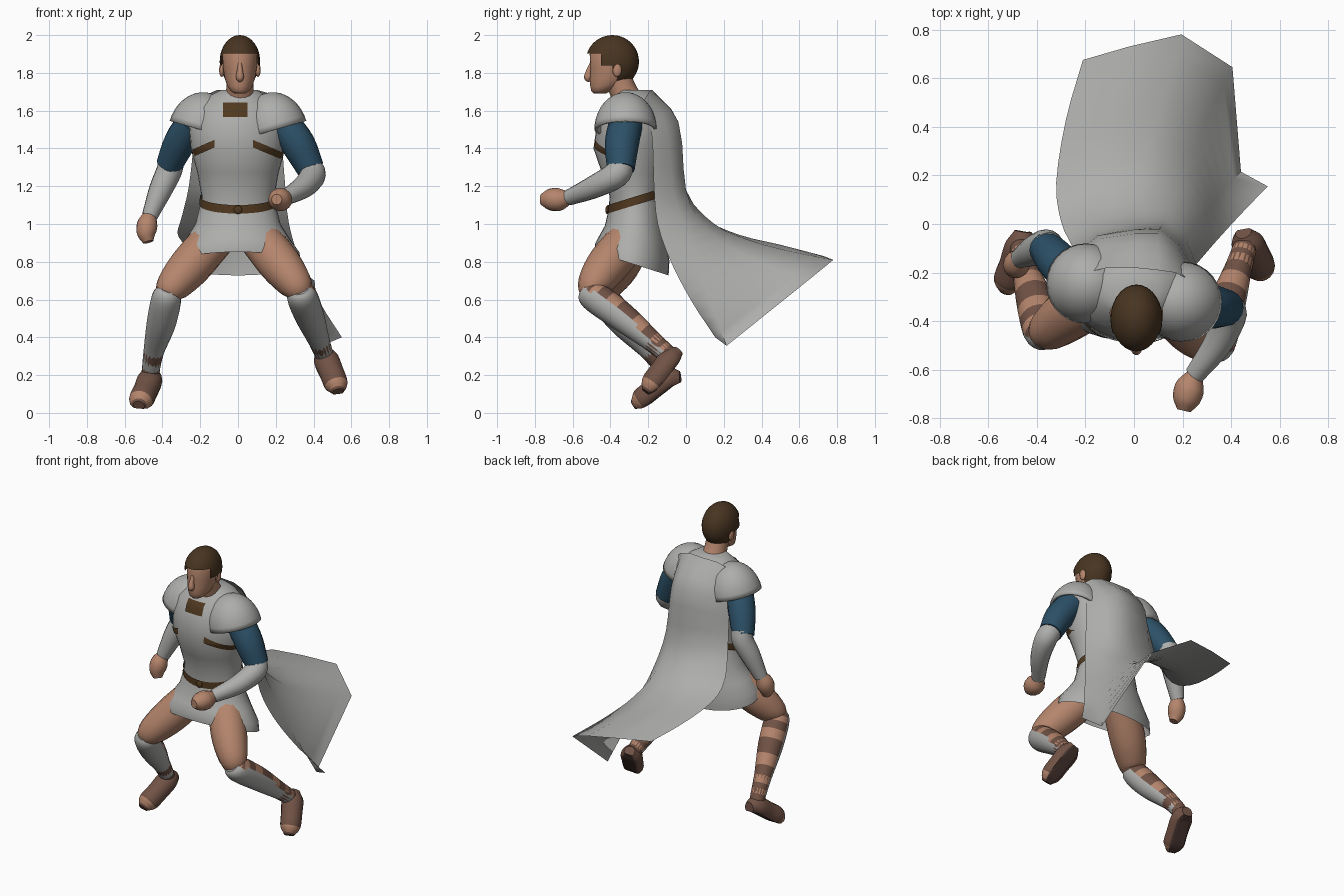
import bpy, bmesh, math
from mathutils import Vector, Matrix

if "Cube" in bpy.data.objects:
    bpy.data.objects.remove(bpy.data.objects["Cube"])


def material(name, r, g, b):
    m = bpy.data.materials.new(name)
    m.diffuse_color = (r, g, b, 1)
    m.use_nodes = True
    m.node_tree.nodes["Principled BSDF"].inputs["Base Color"].default_value = m.diffuse_color
    return m


GREY = material("pale grey", 0.42, 0.42, 0.41)
BLUE = material("dark blue", 0.025, 0.08, 0.135)
SKIN = material("skin", 0.46, 0.235, 0.15)
HAIR = material("hair brown", 0.065, 0.035, 0.015)
BELT = material("leather brown", 0.08, 0.04, 0.014)
SANDAL = material("sandal brown", 0.165, 0.085, 0.06)
SOLE = material("sole brown", 0.075, 0.042, 0.034)


def finish(name, bm, *mats, angle=50):
    me = bpy.data.meshes.new(name)
    bm.to_mesh(me)
    bm.free()
    ob = bpy.data.objects.new(name, me)
    bpy.context.collection.objects.link(ob)
    for m in mats:
        me.materials.append(m)
    bpy.ops.object.select_all(action='DESELECT')
    ob.select_set(True)
    bpy.context.view_layer.objects.active = ob
    bpy.ops.object.shade_smooth_by_angle(angle=math.radians(angle))
    return ob


def skin_rings(bm, rings, rule=None, caps=True):
    n = len(rings[0])
    for i in range(len(rings) - 1):
        for j in range(n):
            k = (j + 1) % n
            f = bm.faces.new((rings[i][j], rings[i][k], rings[i + 1][k], rings[i + 1][j]))
            if rule:
                f.material_index = rule(i, (j + 0.5) / n * math.tau)
    if caps:
        for r, i in ((rings[0], 0), (rings[-1], len(rings) - 2)):
            f = bm.faces.new(r)
            if rule:
                f.material_index = rule(i, 0)
    bmesh.ops.recalc_face_normals(bm, faces=bm.faces)


def catmull(pts, steps):
    p = [Vector(q) for q in pts]
    p = [p[0] * 2 - p[1]] + p + [p[-1] * 2 - p[-2]]
    out = []
    for i in range(1, len(p) - 2):
        a, b, c, d = p[i - 1:i + 3]
        for s in range(steps):
            t = s / steps
            out.append(0.5 * (2 * b + (c - a) * t + (2 * a - 5 * b + 4 * c - d) * t * t
                              + (3 * b - a - 3 * c + d) * t ** 3))
    return out + [p[-2]]


def tube(name, pts, mats, direction=None, rule=None, flat=None, steps=4, n=16):
    """Round limb through (x, y, z, radius); rule(ring fraction, facing) picks the colour."""
    path = catmull(pts, steps)
    bm = bmesh.new()
    rings, frames = [], []
    for i, q in enumerate(path):
        t = (path[min(i + 1, len(path) - 1)] - path[max(i - 1, 0)]).to_3d().normalized()
        u = (Vector((1, 0, 0)) - t * t.x).normalized()
        v = t.cross(u)
        frames.append((u, v))
        ring = []
        for j in range(n):
            a = j / n * math.tau
            o = (u * math.cos(a) + v * math.sin(a)) * q[3]
            if flat:
                over = o.dot(direction) - flat * q[3]
                if over > 0:
                    o -= direction * over
            ring.append(bm.verts.new(q.to_3d() + o))
        rings.append(ring)

    def pick(i, a):
        u, v = frames[i]
        return rule(i / (len(frames) - 1), (u * math.cos(a) + v * math.sin(a)).dot(direction))
    skin_rings(bm, rings, pick if rule else None)
    return finish(name, bm, *mats)


def loft(name, rings, mat, n=32, caps=True):
    """Stacked ellipses (z, cx, cy, rx, ry, tilt)."""
    bm = bmesh.new()
    rs = []
    for z, cx, cy, rx, ry, tilt in rings:
        rs.append([bm.verts.new((cx + rx * math.cos(j / n * math.tau), cy + ry * math.sin(j / n * math.tau),
                                 z + tilt * math.sin(j / n * math.tau))) for j in range(n)])
    skin_rings(bm, rs, caps=caps)
    return finish(name, bm, mat)


def ball(name, loc, scale, mat, keep=None, rot=0):
    bm = bmesh.new()
    bmesh.ops.create_uvsphere(bm, u_segments=28, v_segments=20, radius=1)
    m = Matrix.Translation(loc) @ Matrix.Rotation(rot, 4, 'Y') @ Matrix.Diagonal((*scale, 1))
    if keep:
        bad = [f for f in bm.faces if not keep(f.calc_center_median())]
        bmesh.ops.delete(bm, geom=bad, context='FACES')
    bm.transform(m)
    return finish(name, bm, mat)


# Breastplate
TORSO = [(1.03, 0, -.27, .2, .14, 0), (1.15, 0, -.27, .193, .135, 0), (1.27, 0, -.28, .215, .165, 0),
         (1.4, 0, -.29, .25, .2, 0), (1.52, 0, -.285, .26, .188, 0), (1.62, 0, -.28, .225, .16, 0),
         (1.68, 0, -.27, .15, .115, 0), (1.71, .005, -.28, .095, .085, 0)]
torso_rings = [tuple(q) for q in (list(r) for r in TORSO)]
loft("breastplate", torso_rings, GREY)


def chest_y(x, z):
    for a, b in zip(TORSO, TORSO[1:]):
        if a[0] <= z <= b[0]:
            t = (z - a[0]) / (b[0] - a[0])
            cy, rx, ry = (a[k] + (b[k] - a[k]) * t for k in (2, 3, 4))
            return cy - ry * math.sqrt(max(0, 1 - (x / rx) ** 2)) - .007


def patch(name, x0, x1, z0, z1, h):
    """Thin plate lying on the chest."""
    bm = bmesh.new()
    grid = []
    for i in range(9):
        t = i / 8
        x, z = x0 + (x1 - x0) * t, z0 + (z1 - z0) * t
        grid.append([bm.verts.new((x, chest_y(x, z + h * k / 4), z + h * k / 4)) for k in (-2, -1, 0, 1, 2)])
    for a, b in zip(grid, grid[1:]):
        for k in range(4):
            bm.faces.new((a[k], b[k], b[k + 1], a[k + 1]))
    return finish(name, bm, BELT)


patch("chest_strap_right", -.24, -.125, 1.375, 1.425, .04)
patch("chest_strap_left", .08, .235, 1.425, 1.36, .04)
patch("collar_clasp", -.08, .05, 1.605, 1.605, .075)

# Belt, buckle and skirt
loft("belt", [(1.1, 0, -.27, .204, .146, .045), (1.145, 0, -.27, .202, .145, .045)], BELT, caps=False)
ball("belt_buckle", (0, -.417, 1.075), (.022, .01, .022), BELT)
loft("skirt", [(1.1, 0, -.27, .2, .141, .03), (1.0, 0, -.275, .225, .155, .01), (.92, 0, -.28, .275, .178, -.02),
               (.85, 0, -.285, .325, .197, -.045), (.79, 0, -.287, .335, .195, -.062)], GREY, caps=False)

# Head
loft("head", [(1.692, .01, -.455, .03, .035, 0), (1.705, .01, -.45, .05, .052, 0), (1.73, .01, -.425, .066, .082, 0),
              (1.77, .01, -.4, .08, .11, 0), (1.83, .01, -.388, .09, .118, 0), (1.9, .01, -.388, .093, .122, 0),
              (1.95, .01, -.388, .075, .1, 0)], SKIN)
tube("neck", [(.01, -.29, 1.62, .085), (.01, -.33, 1.7, .073), (.01, -.37, 1.8, .07)], [SKIN])
tube("nose", [(.01, -.5, 1.85, .01), (.01, -.513, 1.81, .016), (.01, -.518, 1.775, .021), (.01, -.505, 1.758, .01)], [SKIN])
for s in (-1, 1):
    ball("ear", (.01 + s * .096, -.365, 1.815), (.014, .024, .036), SKIN)


def hairline(c):
    return c.z > (.28 if c.y < -.5 else (-.1 if c.y < .1 else -.68))


ball("hair", (.01, -.39, 1.86), (.107, .141, .14), HAIR, keep=hairline)

# Shoulder plates
for side, s, y in (("right", -1, -.245), ("left", 1, -.32)):
    ob = ball("shoulder_plate_" + side, (s * .2, y, 1.5), (.168, .165, .2), GREY,
              keep=lambda c: c.z > 0, rot=-s * math.radians(16))
    mod = ob.modifiers.new("thickness", 'SOLIDIFY')
    mod.thickness = .015

# Arms: sleeve, bracer, fist
tube("sleeve_right", [(-.24, -.23, 1.54, .085), (-.31, -.16, 1.43, .085), (-.365, -.095, 1.31, .07)], [BLUE])
tube("bracer_right", [(-.35, -.1, 1.345, .067), (-.365, -.09, 1.28, .068), (-.41, -.11, 1.18, .062),
                      (-.468, -.14, 1.04, .042)], [GREY])
tube("fist_right", [(-.465, -.14, 1.05, .034), (-.48, -.16, 1.0, .054), (-.485, -.175, .95, .05),
                    (-.475, -.185, .905, .028)], [SKIN])
tube("sleeve_left", [(.24, -.32, 1.53, .09), (.32, -.34, 1.42, .09), (.385, -.345, 1.29, .073)], [BLUE])
tube("bracer_left", [(.365, -.34, 1.32, .066), (.395, -.37, 1.26, .07), (.345, -.49, 1.195, .06),
                     (.25, -.62, 1.14, .042)], [GREY])
tube("fist_left", [(.25, -.62, 1.14, .034), (.23, -.67, 1.13, .06), (.215, -.725, 1.13, .056),
                   (.205, -.768, 1.13, .028)], [SKIN])


# Legs: thigh, greave over strapped calf, sandal
def shin_rule(t, facing):
    if facing > -.15:
        return 0
    return 2 if int(t * 11) % 2 else 1


def foot_rule(t, facing):
    if facing > .72:
        return 1
    return 2 if .74 < t < .93 else 0


LEGS = {
    "right": ([(-.12, -.28, .93, .11), (-.25, -.36, .78, .112), (-.345, -.43, .67, .09), (-.375, -.44, .61, .06)],
              [(-.365, -.47, .66, .05), (-.378, -.44, .61, .078), (-.405, -.33, .48, .078), (-.445, -.19, .33, .055),
               (-.46, -.12, .24, .048)],
              [(-.455, -.03, .185, .036), (-.465, -.09, .175, .066), (-.49, -.17, .115, .066),
               (-.515, -.235, .065, .064), (-.525, -.275, .038, .03)], Vector((0, .49, -.87))),
    "left": ([(.11, -.29, .93, .11), (.22, -.41, .79, .112), (.305, -.485, .68, .09), (.335, -.49, .62, .06)],
             [(.325, -.53, .66, .05), (.338, -.49, .62, .08), (.38, -.34, .51, .077), (.43, -.18, .38, .056),
              (.452, -.11, .32, .05)],
             [(.45, -.035, .325, .034), (.465, -.075, .285, .066), (.495, -.13, .215, .066),
              (.52, -.18, .15, .062), (.53, -.21, .11, .03)], Vector((0, .72, -.69))),
}
for side, (thigh, shin, foot, down) in LEGS.items():
    tube("thigh_" + side, thigh, [SKIN])
    tube("greave_and_calf_" + side, shin, [GREY, SKIN, SANDAL],
         Vector((0, -.65, -.76)), shin_rule, steps=6, n=20)
    tube("ankle_" + side, [shin[-2], shin[-1], (*foot[1][:3], .05)], [SANDAL])
    tube("sandal_" + side, foot, [SANDAL, SOLE, SKIN], down.normalized(), foot_rule, flat=.6)

# Cape: six hanging folds, left edge to right edge
FOLDS = [
    [(-.2, -.2, 1.67), (-.23, -.14, 1.46), (-.26, -.08, 1.2), (-.3, .01, 1.03), (-.32, .17, .95), (-.28, .43, .89), (-.21, .675, .84)],
    [(-.11, -.18, 1.71), (-.14, -.06, 1.52), (-.16, -.03, 1.2), (-.17, .12, 1.02), (-.14, .29, .94), (-.08, .5, .89), (-.02, .73, .83)],
    [(0, -.18, 1.71), (0, -.04, 1.54), (0, 0, 1.18), (.02, .15, 1.0), (.06, .32, .92), (.12, .53, .86), (.195, .78, .81)],
    [(.1, -.19, 1.71), (.1, -.04, 1.54), (.12, 0, 1.18), (.16, .09, 1.0), (.22, .24, .87), (.3, .43, .78), (.405, .645, .7)],
    [(.17, -.2, 1.69), (.18, -.1, 1.5), (.2, -.07, 1.2), (.24, -.02, 1.0), (.3, .05, .8), (.36, .13, .58), (.44, .215, .355)],
    [(.21, -.22, 1.66), (.23, -.18, 1.46), (.25, -.17, 1.2), (.27, -.15, 1.0), (.33, -.08, .8), (.43, .03, .59), (.55, .155, .4)],
]
bm = bmesh.new()
cols = [[bm.verts.new(p) for p in catmull(f, 3)] for f in FOLDS]
for a, b in zip(cols, cols[1:]):
    for k in range(len(a) - 1):
        bm.faces.new((a[k], a[k + 1], b[k + 1], b[k]))
finish("cape", bm, GREY, angle=60)
